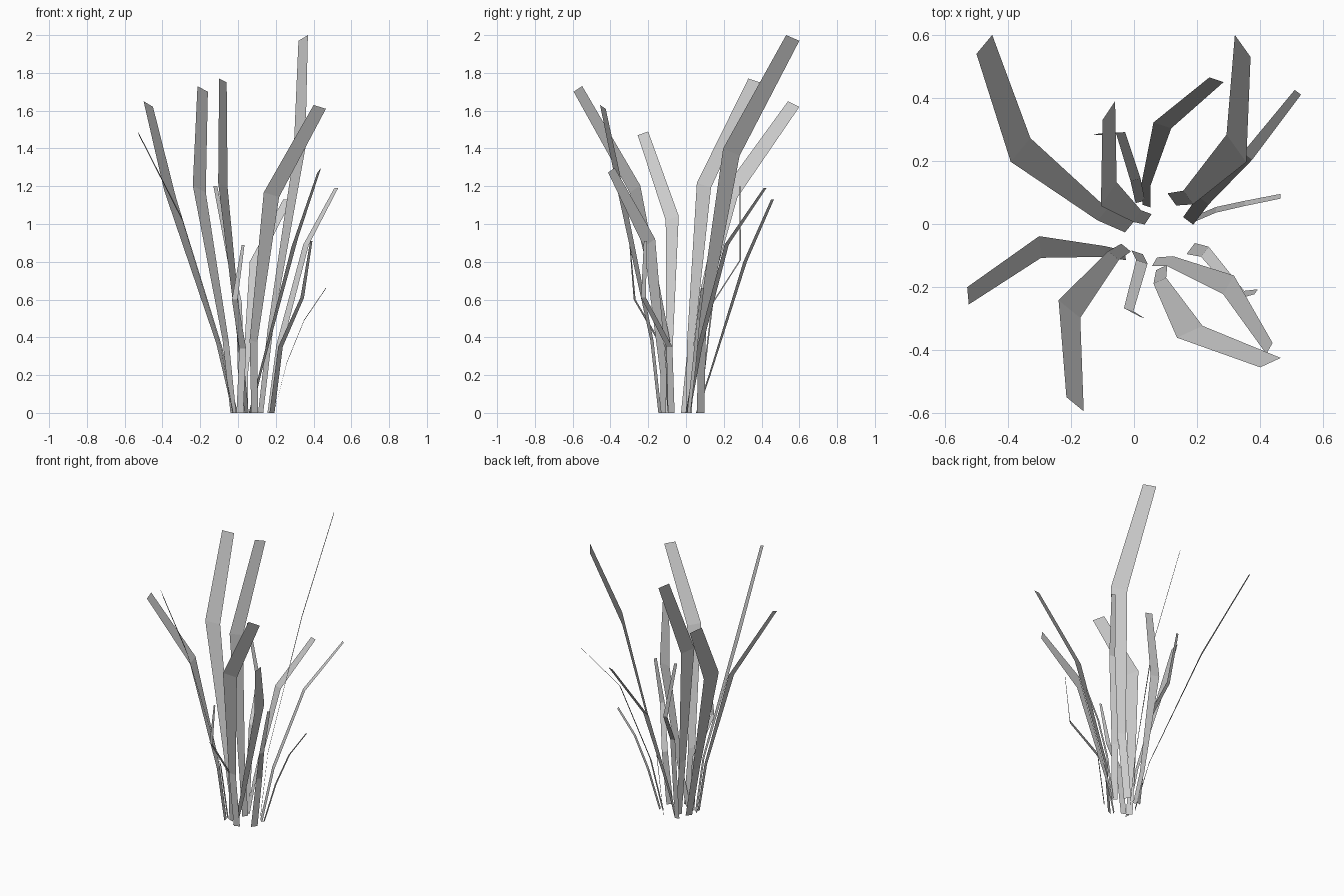
import bpy
from mathutils import Vector

# Relative widths at root, lower joint, bend and tip
BROAD = (0.55, 0.62, 1.25, 1.0)
EVEN = (1.6, 1.7, 1.5, 1.0)


def blade(number, side, root, lower, bend, tip, widths=BROAD):
    """Flat bent strip: a centre path widened along one side vector."""
    verts, half = [], Vector(side) / 2
    for point, w in zip((root, lower, bend, tip), widths):
        s = half * w
        if point[2] == 0:
            s.z = 0
        verts += [Vector(point) - s, Vector(point) + s]
    faces = [(i, i + 1, i + 3, i + 2) for i in (0, 2, 4)]
    mesh = bpy.data.meshes.new("grass_blade")
    mesh.from_pydata(verts, [], faces)
    ob = bpy.data.objects.new(f"grass_blade_{number:02d}", mesh)
    bpy.context.collection.objects.link(ob)


# Tall blades at the back
blade(1, (.05, .06, -.03), (-.015, -.01, 0), (-.10, .03, .36), (-.36, .235, 1.16), (-.475, .57, 1.635))
blade(2, (.05, -.07, .03), (.12, .078, 0), (.172, .084, .45), (.325, .24, 1.38), (.345, .565, 1.985))
blade(3, (.04, .06, -.02), (.045, .015, 0), (.01, .025, .38), (-.08, .095, 1.205), (-.08, .36, 1.76))

# Tall blades at the front
blade(4, (.005, -.055, -.02), (-.027, -.10, 0), (-.092, -.087, .35), (-.298, -.073, 1.03), (-.527, -.228, 1.48))
blade(5, (.055, -.045, -.03), (-.025, -.075, 0), (-.065, -.10, .38), (-.205, -.27, 1.185), (-.187, -.572, 1.715))
blade(6, (.065, .03, -.02), (.088, -.138, 0), (.082, -.18, .38), (.177, -.342, 1.155), (.433, -.44, 1.62))

# Middle-height blades
blade(7, (.02, -.015, 0), (.172, .01, 0), (.22, .075, .36), (.36, .215, .89), (.52, .418, 1.19), EVEN)
blade(8, (.045, -.015, 0), (.04, .057, 0), (.038, .125, .2), (.09, .313, .8), (.262, .458, 1.13))
blade(9, (.02, .035, .025), (.065, -.12, 0), (.115, -.118, .2), (.30, -.193, .9), (.43, -.395, 1.285), (.8, .9, 1.7, 1))

# Short thin blades
blade(10, (0, -.015, .005), (.19, .015, 0), (.26, .045, .27), (.35, .065, .49), (.465, .088, .66), (1.2, 1.2, 1.1, 1))
blade(11, (.02, .005, 0), (.02, .07, 0), (.005, .14, .58), (-.042, .288, .81), (-.12, .285, 1.2), (1.5, 1.6, 1.4, 1))
blade(12, (.015, -.005, 0), (.01, -.09, 0), (.025, -.12, .34), (-.017, -.272, .6), (.027, -.297, .89), (2.4, 2.4, 2, 1))
blade(13, (.012, .016, 0), (.18, -.078, 0), (.225, -.088, .35), (.34, -.225, .61), (.388, -.215, .91), (2.2, 2, 1.6, 1))
